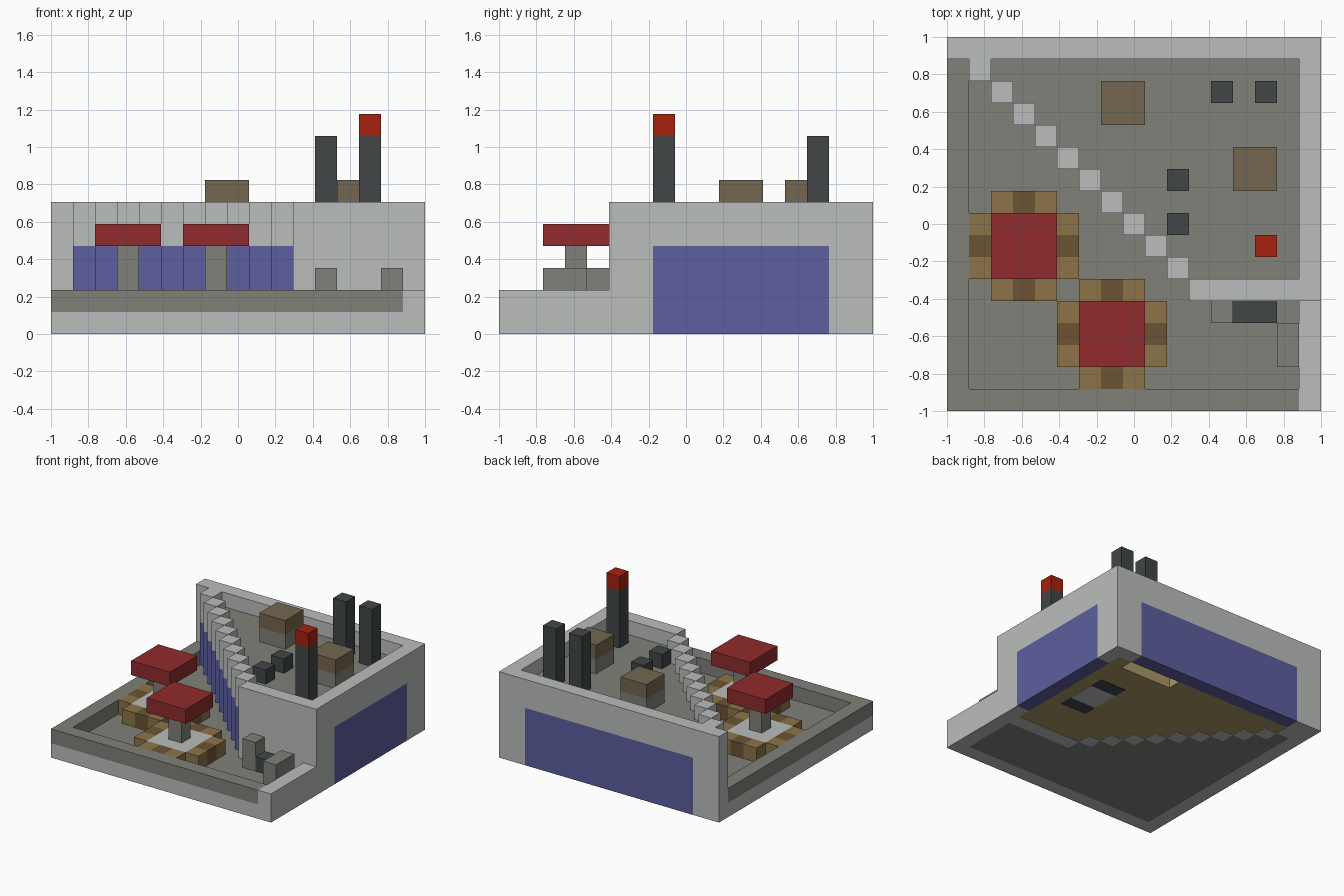
import bpy, bmesh

if "Cube" in bpy.data.objects:
    bpy.data.objects.remove(bpy.data.objects["Cube"])

N = 17            # grid cells along each side
U = 2 / N         # cell size


def material(name, *rgb):
    lin = [((c / 255 + 0.055) / 1.055) ** 2.4 for c in rgb] + [1]
    m = bpy.data.materials.new(name)
    m.use_nodes = True
    m.diffuse_color = lin
    m.node_tree.nodes["Principled BSDF"].inputs["Base Color"].default_value = lin
    return m


LIGHT = material("light concrete", 187, 190, 189)
STONE = material("dark stone", 128, 129, 122)
GLASS = material("blue glass", 93, 95, 159)
CANOPY = material("canopy red", 144, 43, 45)
BEACON = material("beacon red", 167, 33, 14)
SLATE = material("slate", 65, 70, 71)
BROWN = material("vent brown", 116, 103, 80)
TAN = material("bench tan", 140, 116, 73)
DARK = material("bench dark brown", 107, 84, 53)
SAND = material("sand floor", 168, 152, 101)


def prism(name, outline, z0, z1, mat):
    """Extrude a plan outline, given in grid cells, from z0 to z1."""
    bm = bmesh.new()
    base = bm.faces.new([bm.verts.new((x * U - 1, y * U - 1, z0 * U)) for x, y in outline])
    top = bmesh.ops.extrude_face_region(bm, geom=[base])["geom"]
    bmesh.ops.translate(bm, vec=(0, 0, (z1 - z0) * U),
                        verts=[v for v in top if isinstance(v, bmesh.types.BMVert)])
    bmesh.ops.recalc_face_normals(bm, faces=bm.faces)
    me = bpy.data.meshes.new(name)
    bm.to_mesh(me)
    bm.free()
    me.materials.append(mat)
    ob = bpy.data.objects.new(name, me)
    bpy.context.collection.objects.link(ob)
    return ob


def box(name, x, y, z, mat):
    return prism(name, [(x[0], y[0]), (x[1], y[0]), (x[1], y[1]), (x[0], y[1])], z[0], z[1], mat)


# Terrace floor with a stepped edge along the diagonal wall
steps = [p for i in range(10, 0, -1) for p in ((i + 1, 16 - i), (i, 16 - i))]
prism("terrace_floor", [(1, 1), (16, 1), (16, 5), (11, 5)] + steps, 0, 1, STONE)

# Building ground floor (with a slot at the back) and roof deck
inner = [p for i in range(2, 11) for p in ((i, 17 - i), (i + 1, 17 - i))]
inner += [(11, 6), (16, 6), (16, 16)]
slot = [(15, 16), (15, 15), (11, 15), (11, 16)]
prism("ground_floor", inner + slot + [(2, 16)], 0.03, 1, SAND)
prism("roof_deck", inner + [(2, 16)], 4, 5, STONE)

# Inlaid plates under the ground floor
for y0, y1, mat in ((9, 10, SLATE), (10, 12, LIGHT), (12, 13, SLATE)):
    box("underside_plate", (13, 15), (y0, y1), (0, 0.03), mat)

# Terrace border
box("left_plinth", (0, 1), (0, 16), (0, 1), LIGHT)
box("front_plinth", (1, 16), (0, 1), (0, 1), LIGHT)
box("left_rim", (0, 1), (0, 16), (1, 2), STONE)
box("front_rim", (1, 16), (0, 1), (1, 2), STONE)
box("side_rim", (16, 17), (0, 5), (0, 2), LIGHT)

# Back wall
box("back_wall_pier", (0, 2), (16, 17), (0, 6), LIGHT)
box("back_wall_pier", (15, 17), (16, 17), (0, 6), LIGHT)
box("back_wall_top", (2, 15), (16, 17), (4, 6), LIGHT)
box("back_window", (2, 15), (16, 17), (0, 4), GLASS)

# Side wall
box("side_wall_pier", (16, 17), (5, 7), (0, 6), LIGHT)
box("side_wall_pier", (16, 17), (15, 16), (0, 6), LIGHT)
box("side_wall_top", (16, 17), (7, 15), (4, 6), LIGHT)
box("side_window", (16, 17), (7, 15), (0, 4), GLASS)

# Front wall and stepped diagonal wall
box("front_wall", (11, 16), (5, 6), (0, 6), LIGHT)
for k in range(1, 11):
    x, y = (k, k + 1), (16 - k, 17 - k)
    box("step_base", x, y, (0, 1), LIGHT)
    box("step_window", x, y, (1, 4), GLASS)
    box("step_top", x, y, (4, 6), LIGHT)

# Pavilions: table, post, canopy and four benches with a dark middle seat
for px, py in ((2, 6), (6, 2)):
    box("pavilion_table", (px, px + 3), (py, py + 3), (1, 2), LIGHT)
    box("pavilion_post", (px + 1, px + 2), (py + 1, py + 2), (2, 4), STONE)
    box("pavilion_canopy", (px, px + 3), (py, py + 3), (4, 5), CANOPY)
    for i in range(3):
        mat = DARK if i == 1 else TAN
        for side in (-1, 3):
            box("bench_seat", (px + i, px + i + 1), (py + side, py + side + 1), (1, 2), mat)
            box("bench_seat", (px + side, px + side + 1), (py + i, py + i + 1), (1, 2), mat)

# Blocks by the front wall
box("corner_block", (12, 13), (4, 5), (1, 3), STONE)
box("low_slate_block", (13, 15), (4, 5), (1, 2), SLATE)
box("side_block", (15, 16), (2, 4), (1, 3), STONE)

# Roof chimneys, beacon, small boxes and vents
for x, y in ((12, 14), (14, 14), (14, 7)):
    box("chimney", (x, x + 1), (y, y + 1), (5, 9), SLATE)
box("beacon", (14, 15), (7, 8), (9, 10), BEACON)
for y in (8, 10):
    box("roof_box", (10, 11), (y, y + 1), (5, 6), SLATE)
for x, y in ((7, 13), (13, 10)):
    box("vent_base", (x, x + 2), (y, y + 2), (5, 6), STONE)
    box("vent_cap", (x, x + 2), (y, y + 2), (6, 7), BROWN)
